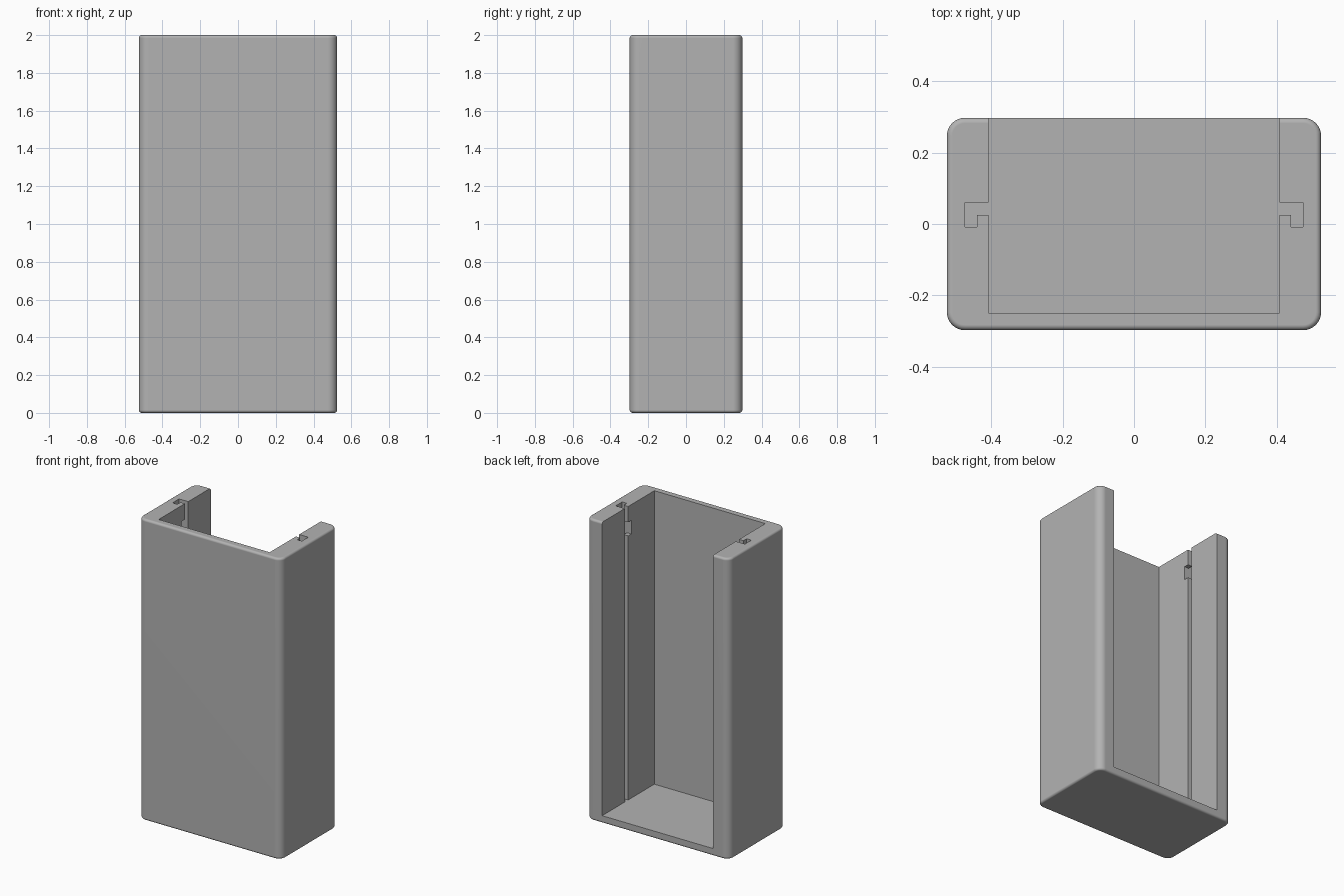
import bpy, bmesh

cube = bpy.data.objects.get("Cube")
if cube:
    bpy.data.objects.remove(cube, do_unlink=True)

W, D, H = 0.525, 0.298, 2.0       # half width, half depth, height
FLOOR = 0.05

grey = bpy.data.materials.new("plain grey")
grey.use_nodes = True
colour = (0.45, 0.45, 0.45, 1)
grey.diffuse_color = colour
grey.node_tree.nodes["Principled BSDF"].inputs["Base Color"].default_value = colour


def prism(name, outline, z0, z1):
    """Extrude a plan outline from z0 to z1."""
    bm = bmesh.new()
    face = bm.faces.new([bm.verts.new((x, y, z0)) for x, y in outline])
    top = bmesh.ops.extrude_face_region(bm, geom=[face])["geom"]
    verts = [g for g in top if isinstance(g, bmesh.types.BMVert)]
    bmesh.ops.translate(bm, verts=verts, vec=(0, 0, z1 - z0))
    bmesh.ops.recalc_face_normals(bm, faces=bm.faces)
    mesh = bpy.data.meshes.new(name)
    bm.to_mesh(mesh)
    bm.free()
    mesh.materials.append(grey)
    obj = bpy.data.objects.new(name, mesh)
    bpy.context.collection.objects.link(obj)
    return obj


def rectangle(x0, x1, y0, y1):
    return [(x0, y0), (x1, y0), (x1, y1), (x0, y1)]


# Rounded outer block: large radius on the uprights, small one on the rims
case = prism("case", rectangle(-W, W, -D, D), 0, H)
bm = bmesh.new()
bm.from_mesh(case.data)
uprights = [e for e in bm.edges if abs(e.verts[0].co.z - e.verts[1].co.z) > 1]
bmesh.ops.bevel(bm, geom=uprights, offset=0.05, segments=8, profile=0.5, affect='EDGES')
rims = [e for e in bm.edges if abs(e.verts[0].co.z - e.verts[1].co.z) < 0.01]
bmesh.ops.bevel(bm, geom=rims, offset=0.015, segments=4, profile=0.5, affect='EDGES')
bm.to_mesh(case.data)
bm.free()

# Cavity open at the back and top, with a hooked rail slot in each side wall
half = [(0.408, -0.25), (0.408, 0.025), (0.44, 0.025), (0.44, -0.008),
        (0.475, -0.008), (0.475, 0.06), (0.408, 0.06), (0.408, 0.4)]
outline = half + [(-x, y) for x, y in reversed(half)]
cutters = [prism("cavity_cutter", outline, FLOOR, H + 0.1)]

# Small catch windows opening the slot lips near the top
for side in (-1, 1):
    x0, x1 = sorted((side * 0.39, side * 0.45))
    cutters.append(prism("catch_cutter", rectangle(x0, x1, -0.008, 0.05), 1.805, 1.895))

bpy.context.view_layer.objects.active = case
for cutter in cutters:
    cutter.hide_render = True
    mod = case.modifiers.new("cut", 'BOOLEAN')
    mod.operation = 'DIFFERENCE'
    mod.solver = 'EXACT'
    mod.object = cutter
    bpy.ops.object.modifier_apply(modifier=mod.name)
    bpy.data.objects.remove(cutter, do_unlink=True)

# Smooth the rounded edges, keep flat walls flat
bpy.ops.object.select_all(action='DESELECT')
case.select_set(True)
bpy.ops.object.shade_smooth_by_angle(angle=0.6)
weighted = case.modifiers.new("flat_wall_normals", 'WEIGHTED_NORMAL')
weighted.keep_sharp = True
